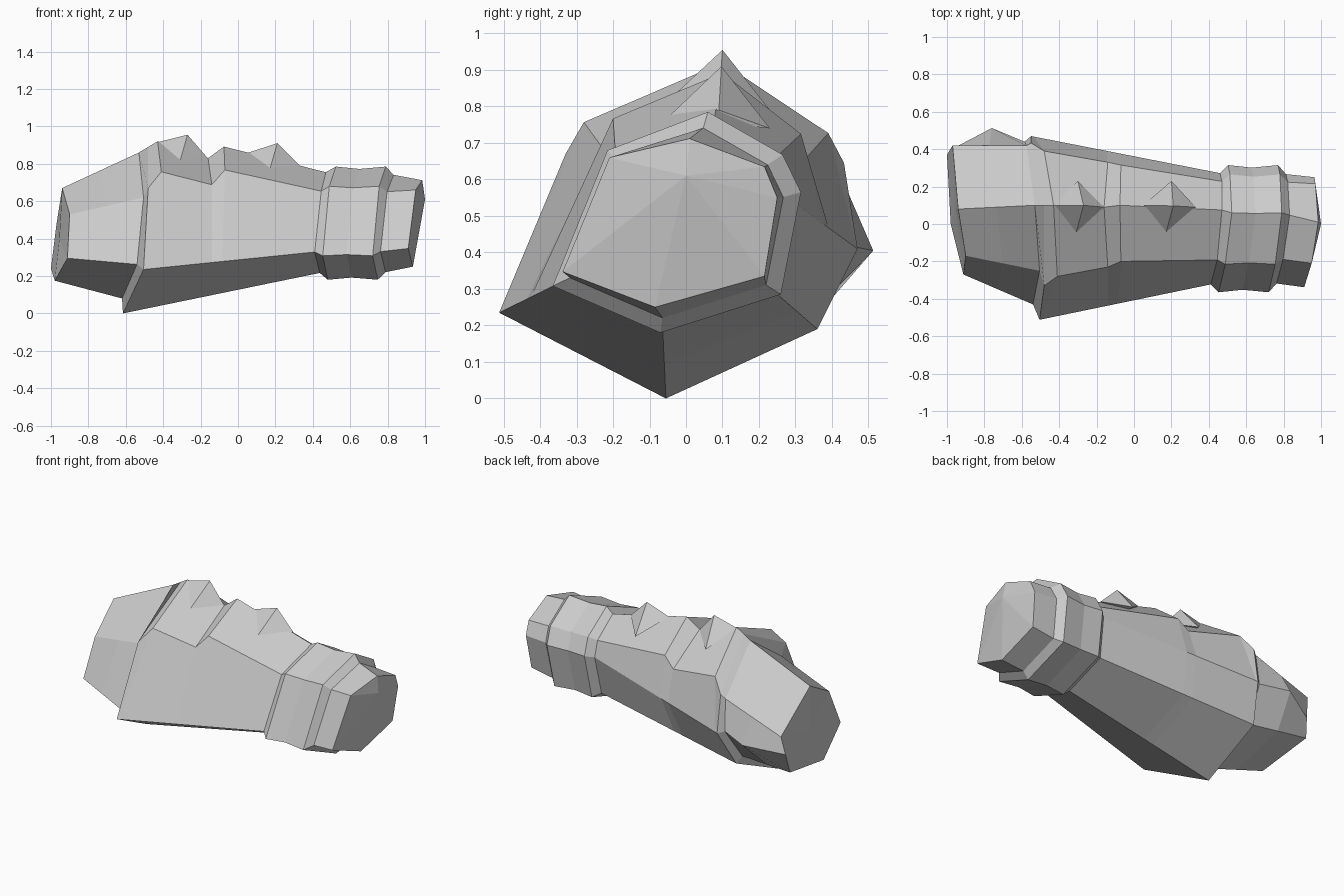
import bpy, bmesh
from mathutils import Vector

if "Cube" in bpy.data.objects:
    bpy.data.objects.remove(bpy.data.objects["Cube"])

grey = bpy.data.materials.new("stone_grey")
grey.diffuse_color = (0.6, 0.6, 0.6, 1)
grey.use_nodes = True
grey.node_tree.nodes["Principled BSDF"].inputs["Base Color"].default_value = grey.diffuse_color


def finish(name, bm):
    mesh = bpy.data.meshes.new(name)
    bm.to_mesh(mesh)
    bm.free()
    mesh.materials.append(grey)
    obj = bpy.data.objects.new(name, mesh)
    bpy.context.collection.objects.link(obj)


def loft(name, rings, start=None, end=None):
    """Skin seven-sided rings along +x, with optional fan caps."""
    bm = bmesh.new()
    rows = [[bm.verts.new(p) for p in r] for r in rings]
    n = len(rows[0])
    for r, s in zip(rows, rows[1:]):
        for i in range(n):
            j = (i + 1) % n
            bm.faces.new((r[i], r[j], s[j], s[i]))
    for row, tip, flip in ((rows[0], start, True), (rows[-1], end, False)):
        if tip:
            v = bm.verts.new(tip)
            for i in range(n):
                a, b = row[i], row[(i + 1) % n]
                bm.faces.new((b, a, v) if flip else (a, b, v))
    finish(name, bm)


def blend(a, b, t):
    return [Vector(p).lerp(Vector(q), t) for p, q in zip(a, b)]


# Ring order: top, front top, front bottom, bottom, back bottom, back, back top
# Collar section and how far each corner leans along x
profile = [(.06, .785), (-.215, .68), (-.365, .308), (-.07, .18),
           (.26, .285), (.315, .565), (.265, .668)]
lean = [.035, 0, -.035, -.008, 0, .015, .025]


def collar_ring(x, scale):
    cy, cz = -.03, .47
    return [(x + d, cy + (y - cy) * scale, cz + (z - cz) * scale)
            for (y, z), d in zip(profile, lean)]


neck = collar_ring(.445, .875)
neck[0] = (.47, .075, .755)

# Collar: two raised bands and a narrower mouth
mouth = [(.985, .01, .712), (.95, -.21, .66), (.91, -.338, .347),
         (.935, -.085, .25), (.95, .215, .335), (.965, .25, .55), (.97, .215, .635)]
loft("collar", [neck, collar_ring(.488, 1), collar_ring(.615, .96),
                collar_ring(.755, 1), collar_ring(.797, .86), mouth],
     end=(1.0, 0, .61))

# Sleeve: the lower corners run straight, the upper ones step down in two plates
rim = [(-.48, .10, .89), (-.48, -.33, .67), (-.505, -.512, .235),
       (-.615, -.055, 0), (-.61, .36, .19), (-.55, .47, .41), (-.55, .433, .645)]


def plate_ring(t, top, front, back):
    ring = blend(rim, neck, t)
    ring[0], ring[1], ring[6] = top, front, back
    return ring


loft("sleeve", [
    rim,
    plate_ring(.01, (-.43, .10, .92), (-.41, -.28, .757), (-.48, .39, .727)),
    plate_ring(.40, (-.16, .09, .83), (-.14, -.23, .688), (-.14, .33, .66)),
    plate_ring(.46, (-.075, .10, .892), (-.07, -.20, .767), (-.07, .315, .725)),
    neck])

# Cuff: slanted rear block, with a point at the middle of its back side
joint = [(-.53, .10, .86), (-.505, -.25, .62), (-.54, -.43, .262),
         (-.62, -.05, .08), (-.62, .31, .22), (-.585, .44, .42), (-.575, .42, .62)]
rear = [(-.94, .08, .67), (-.90, -.17, .53), (-.912, -.27, .295),
        (-.98, 0, .175), (-1.0, .37, .24), (-.985, .395, .36), (-.97, .42, .48)]
middle = blend(rear, joint, .5)
middle[5] = (-.76, .513, .405)
loft("cuff", [rear, middle, joint, rim], start=(-.955, .09, .40))


# Spikes on the ridge
def spike(name, tip, base):
    bm = bmesh.new()
    v = [bm.verts.new(p) for p in base]
    top = bm.verts.new(tip)
    for i in range(4):
        bm.faces.new((v[i], v[(i + 1) % 4], top))
    bm.faces.new(v[::-1])
    finish(name, bm)


spike("rear_spike", (-.27, .10, .955),
      [(-.43, .10, .915), (-.31, -.05, .815), (-.16, .09, .828), (-.30, .23, .79)])
spike("front_spike", (.21, .097, .91),
      [(.05, .10, .858), (.17, -.05, .77), (.33, .09, .79), (.20, .23, .74)])
